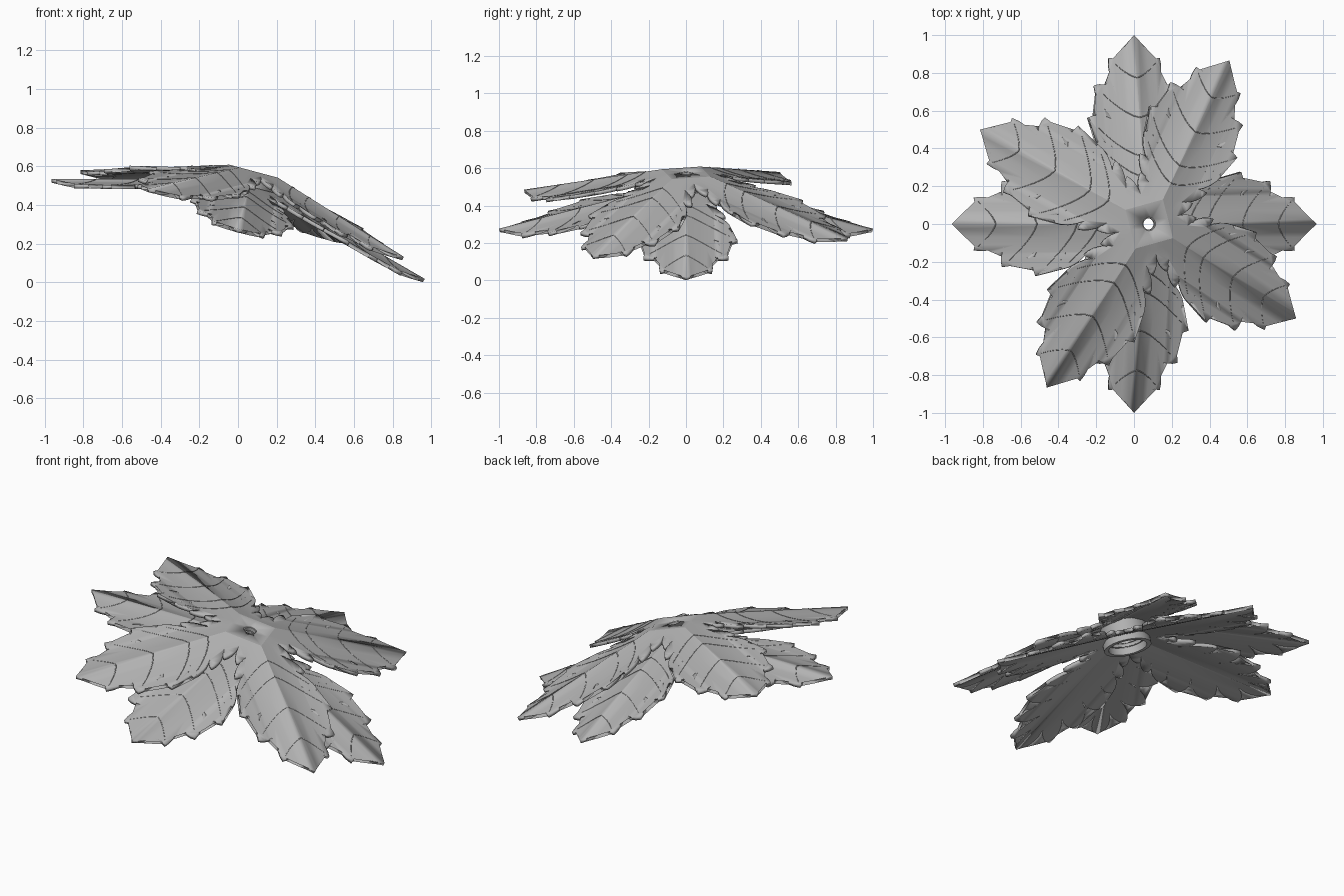
import bpy, bmesh, math
from mathutils import Matrix, Vector

cube = bpy.data.objects.get("Cube")
if cube:
    bpy.data.objects.remove(cube)

HUB_R = 0.15      # corner radius of the flat square hub
SLOPE = 0.267     # fall of each leaf along its ridge
TILT = Matrix.Translation((0, 0, 0.274)) @ Matrix.Rotation(math.radians(15), 4, 'Y')

grey = bpy.data.materials.new("leaf_grey")
grey.use_nodes = True
colour = (0.45, 0.45, 0.45, 1)
grey.diffuse_color = colour
grey.node_tree.nodes["Principled BSDF"].inputs["Base Color"].default_value = colour

# Half leaf outline: lobe tips and the notches between them (along, across)
notches = [(0.105, 0.105), (0.19, 0.10), (0.27, 0.115), (0.39, 0.125),
           (0.535, 0.11), (0.69, 0.085), (0.81, 0.045)]
tips = [(0.22, 0.165), (0.31, 0.21), (0.43, 0.24), (0.565, 0.275),
        (0.735, 0.228), (0.88, 0.14), (1.0, 0.0)]


def height(u, w, top):
    """Leaf surface: flat hub, sloping ridge, sides that lift toward the rim."""
    w = abs(w)
    fall = SLOPE * (u + w - HUB_R) - 0.9 * max(0, w - 0.05) ** 2
    return min(top, top - fall)


def bulged(a, b, amount, steps=5):
    """Curve from a to b, bowed to the right of its direction."""
    a, b = Vector(a), Vector(b)
    d = b - a
    mid = (a + b) / 2 + d * 0.1 + Vector((d.y, -d.x)) * amount
    return [a * (1 - t) ** 2 + mid * 2 * t * (1 - t) + b * t * t
            for t in (i / steps for i in range(steps))]


def half_outline():
    pts = []
    for i, tip in enumerate(tips):
        tip = Vector(tip)
        start = Vector(notches[i])
        if i == len(tips) - 1:
            pts += bulged(start, tip, -0.3) + [tip]
            break
        pts += bulged(start, tip, -0.22)
        # rounded lobe end, then back down to the next notch
        end = Vector(notches[i + 1])
        back = bulged(end, tip, 0.28)
        pts += [tip] + back[:0:-1]
    return pts


def new_object(name, bm):
    bm.transform(TILT)
    mesh = bpy.data.meshes.new(name)
    bm.to_mesh(mesh)
    bm.free()
    mesh.materials.append(grey)
    obj = bpy.data.objects.new(name, mesh)
    bpy.context.collection.objects.link(obj)
    return obj


def smooth(obj):
    bpy.ops.object.select_all(action='DESELECT')
    obj.select_set(True)
    bpy.context.view_layer.objects.active = obj
    bpy.ops.object.shade_smooth_by_angle(angle=math.radians(14))


def leaf_layer(name, top, turn, hole):
    """Four folded leaves joined by a square hub with a round hole."""
    bm = bmesh.new()
    corner, middle = Vector((HUB_R, 0)), Vector((HUB_R / 2, HUB_R / 2))
    arc = [Vector((math.cos(a), math.sin(a))) * hole
           for a in (math.pi / 16 * i for i in range(5))]
    for outline in ([corner] + half_outline()[::-1] + [middle],
                    [corner, middle] + arc[::-1]):
        bm.faces.new([bm.verts.new((p.x, p.y, 0)) for p in outline])
    bmesh.ops.triangulate(bm, faces=bm.faces[:])
    for cut in (0.07, 0.11, 0.15, 0.19, 0.23):
        bmesh.ops.bisect_plane(bm, geom=bm.verts[:] + bm.edges[:] + bm.faces[:],
                               plane_co=(0, cut, 0), plane_no=(0, 1, 0))
    for v in bm.verts:
        v.co.z = height(v.co.x, v.co.y, top)
    # mirror the half, then repeat it around the hub
    flip = bmesh.ops.duplicate(bm, geom=bm.verts[:] + bm.edges[:] + bm.faces[:])
    for v in flip["geom"]:
        if isinstance(v, bmesh.types.BMVert):
            v.co.y = -v.co.y
    leaf = bm.verts[:] + bm.edges[:] + bm.faces[:]
    for i in range(1, 4):
        copy = bmesh.ops.duplicate(bm, geom=leaf)["geom"]
        bmesh.ops.rotate(bm, verts=[g for g in copy if isinstance(g, bmesh.types.BMVert)],
                         matrix=Matrix.Rotation(math.pi / 2 * i, 3, 'Z'))
    bmesh.ops.remove_doubles(bm, verts=bm.verts[:], dist=0.0005)
    bm.normal_update()
    for f in bm.faces:
        if f.normal.z < 0:
            f.normal_flip()
    bm.transform(Matrix.Rotation(turn, 4, 'Z'))
    obj = new_object(name, bm)
    solid = obj.modifiers.new("thickness", 'SOLIDIFY')
    solid.thickness = 0.02
    solid.offset = -1
    smooth(obj)


def leaf_veins(name, top, turn):
    """Fine raised ribs running from each ridge toward the lobe tips."""
    curve = bpy.data.curves.new(name, 'CURVE')
    curve.dimensions = '3D'
    curve.bevel_depth = 0.003
    curve.bevel_resolution = 0
    for quarter in range(4):
        spin = TILT @ Matrix.Rotation(turn + quarter * math.pi / 2, 4, 'Z')
        for side in (-1, 1):
            for u, w in tips[2:-1]:
                path = curve.splines.new('POLY')
                path.points.add(6)
                for i, p in enumerate(path.points):
                    t = i / 6 * 0.85
                    x, y = u - 0.75 * w * (1 - t ** 1.5), w * t
                    co = spin @ Vector((x, side * y, height(x, y, top)))
                    p.co = (*co, 1)
                    p.radius = 1 - 0.6 * t
    curve.materials.append(grey)
    bpy.context.collection.objects.link(bpy.data.objects.new(name, curve))


def ring(name, outer, inner, low, high):
    """Short collar with a square section."""
    bm = bmesh.new()
    count = 40
    loops = [[bm.verts.new((r * math.cos(a), r * math.sin(a), z))
              for a in (math.tau * i / count for i in range(count))]
             for r, z in ((outer, low), (outer, high), (inner, high), (inner, low))]
    for k in range(4):
        a, b = loops[k], loops[(k + 1) % 4]
        for i in range(count):
            j = (i + 1) % count
            bm.faces.new((a[i], a[j], b[j], b[i]))
    bmesh.ops.recalc_face_normals(bm, faces=bm.faces[:])
    smooth(new_object(name, bm))


# Two stacked layers, the upper one turned between the lower leaves
for label, top, turn, hole in (("lower", 0.23, 0, 0.095),
                               ("upper", 0.312, math.radians(60), 0.036)):
    leaf_layer(label + "_leaves", top, turn, hole)
    leaf_veins(label + "_veins", top, turn)

# Collars under the hubs and the rim of the centre hole
ring("lower_collar", 0.13, 0.105, 0.17, 0.215)
ring("upper_collar", 0.125, 0.105, 0.23, 0.295)
ring("hole_rim", 0.042, 0.03, 0.285, 0.306)
